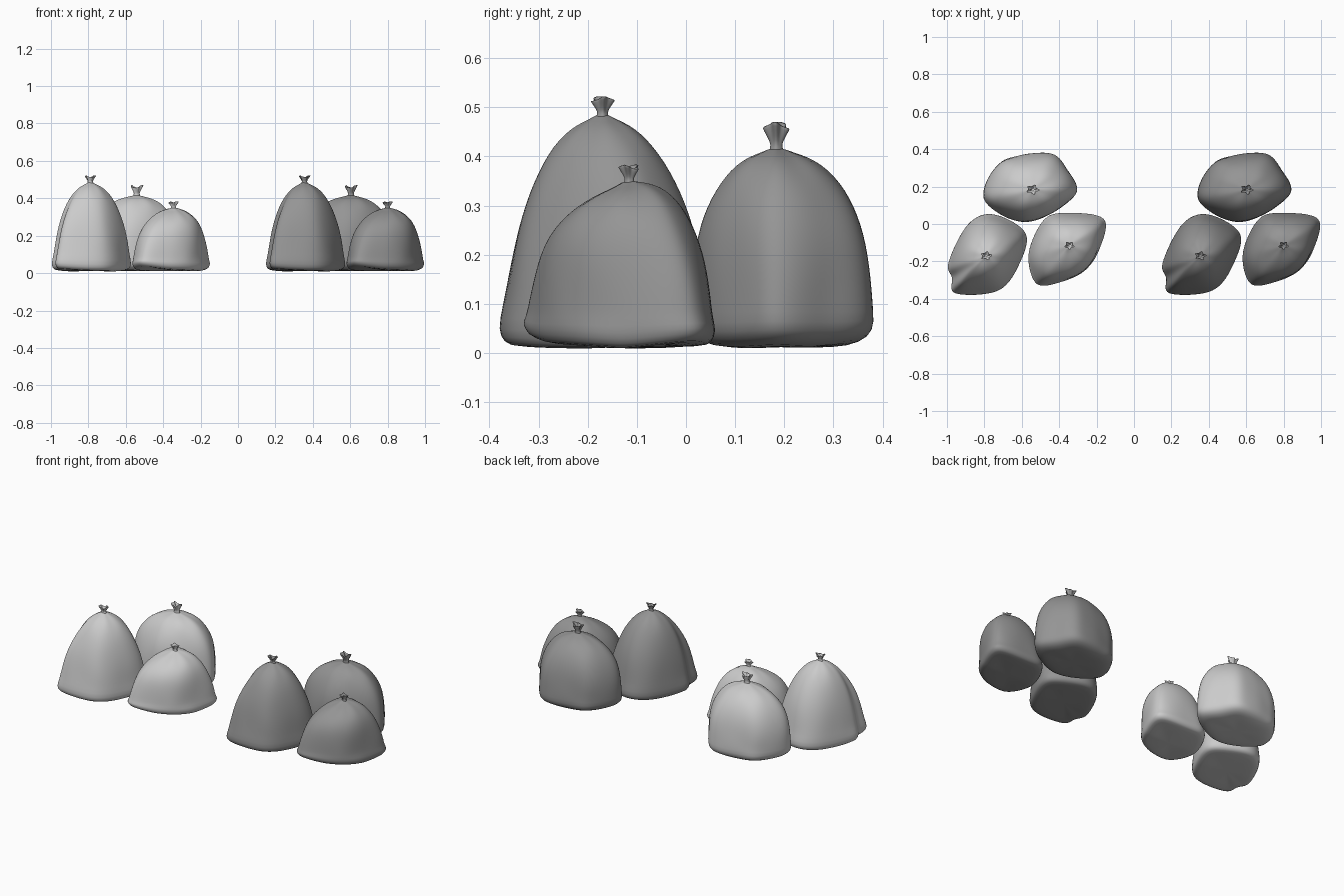
import bpy, bmesh, math
from mathutils import Vector, noise

if "Cube" in bpy.data.objects:
    bpy.data.objects.remove(bpy.data.objects["Cube"])

GROUP_STEP = 1.145
SUB = 6      # outline samples per control point


def normalise(pts):
    """Scale an outline to fill -1..1 both ways."""
    lo = Vector((min(q[0] for q in pts), min(q[1] for q in pts)))
    hi = Vector((max(q[0] for q in pts), max(q[1] for q in pts)))
    mid, half = (lo + hi) / 2, (hi - lo) / 2
    return [Vector(((q[0] - mid.x) / half.x, (q[1] - mid.y) / half.y)) for q in pts]


def smooth_outline(pts):
    """Closed Catmull-Rom curve through the footprint."""
    p, out = [Vector(q) for q in pts], []
    for i in range(len(p)):
        a, b, c, d = p[i - 1], p[i], p[(i + 1) % len(p)], p[(i + 2) % len(p)]
        for k in range(SUB):
            t = k / SUB
            out.append(0.5 * (2 * b + (c - a) * t + (2 * a - 5 * b + 4 * c - d) * t * t
                              + (3 * b - a - 3 * c + d) * t ** 3))
    return normalise(out)


def make_object(name, rings, bottom, top, mat):
    """Skin a stack of equal rings, closed by fans at both ends."""
    bm = bmesh.new()
    rows = [[bm.verts.new(v) for v in r] for r in rings]
    n = len(rows[0])
    for lo, hi in zip(rows, rows[1:]):
        for i in range(n):
            bm.faces.new((lo[i], lo[(i + 1) % n], hi[(i + 1) % n], hi[i]))
    for row, tip in ((rows[0], bottom), (rows[-1], top)):
        c = bm.verts.new(tip)
        for i in range(n):
            bm.faces.new((row[i], row[(i + 1) % n], c))
    bmesh.ops.recalc_face_normals(bm, faces=bm.faces)
    for f in bm.faces:
        f.smooth = True
    me = bpy.data.meshes.new(name)
    bm.to_mesh(me)
    bm.free()
    me.materials.append(mat)
    ob = bpy.data.objects.new(name, me)
    bpy.context.collection.objects.link(ob)
    m = ob.modifiers.new("smooth", 'SUBSURF')
    m.levels = m.render_levels = 1


def bag_body(name, foot, box, neck, height, taper, power, inset, tilt, seed, dx, mat):
    shape = smooth_outline(foot)
    x0, x1, y0, y1 = box
    nx, ny = neck
    # base rings round the bottom edge, then sides close in towards the neck
    levels = [(0.008, inset * 1.8), (0.016, inset * 0.7), (0.04, 0)]
    for t in [0.2 + 0.8 * math.sin(k / 11 * math.pi / 2) for k in range(11)]:
        g = taper * t + (1 - taper) * (1 - math.sqrt(1 - t ** power))
        levels.append((t * height, g))
    rings = []
    for z, g in levels:
        t = z / height
        a0, a1 = x0 + (nx - x0) * g, x1 + (nx - x1) * g
        b0, b1 = y0 + (ny - y0) * g, y1 + (ny - y1) * g
        cx, cy, hx, hy = (a0 + a1) / 2, (b0 + b1) / 2, (a1 - a0) / 2, (b1 - b0) / 2
        ring = []
        for q in normalise([q.lerp(q.normalized(), 0.8 * t * t) for q in shape]):
            v = Vector((cx + q.x * hx, cy + q.y * hy, z + tilt * q.y * hy * t ** 5))
            if z < 0.05:      # base slopes and its corners lift off the ground
                v.z += 0.03 * max(0, q.length - 0.85) + 0.012 * max(0, -q.y) * (tilt > 0)
            else:             # soft dents, and folds gathered near the tie
                w = noise.noise(Vector((v.x * 9, v.y * 9, v.z * 5 + seed * 7)))
                s = 1 + 0.035 * w
                s += 0.2 * max(0, t - 0.8) * math.sin(7 * math.atan2(q.y, q.x) + seed)
                v.x, v.y = cx + (v.x - cx) * s, cy + (v.y - cy) * s
            v.x += dx
            ring.append(v)
        rings.append(ring)
    rings.append([Vector((nx + dx + q.x * 0.014, ny + q.y * 0.014, height + 0.004))
                  for q in shape])
    make_object(name + "_body", rings, ((x0 + x1) / 2 + dx, (y0 + y1) / 2, 0.012),
                (nx + dx, ny, height + 0.004), mat)


def bag_neck(name, neck, z0, z1, radius, seed, dx, mat):
    """Pinched tube flaring into a ruffled open mouth."""
    h, n, tube = z1 - z0, 20, []
    nx, ny = neck[0] + dx, neck[1]
    for t, r, ruff in ((-.25, .8, 0), (.05, .5, .05), (.25, .5, .1), (.6, .8, .25),
                       (.9, 1.05, .35), (.88, .9, .35), (.5, .35, .2)):
        ring = []
        for i in range(n):
            a = math.tau * i / n
            k = radius * r * (1 + ruff * math.sin(5 * a + seed))
            ring.append(Vector((nx + k * 1.1 * math.cos(a), ny + k * 0.85 * math.sin(a),
                                z0 + h * (t + ruff * 0.4 * math.sin(2 * a + seed)))))
        tube.append(ring)
    make_object(name + "_neck", tube, (nx, ny, z0 - 0.3 * h), (nx, ny, z0 + 0.4 * h), mat)


# name, footprint, base box (x0, x1, y0, y1), neck, height, taper, power, inset, tilt, top, radius
BAGS = [
    ("tall_bag",
     [(-1, -.2), (-.89, 0), (-.75, .053), (-.57, -.043),
      (-.6, -.2), (-.72, -.348), (-.96, -.364), (-.98, -.28)],
     (-1, -.568, -.383, .058), (-.79, -.17), .48, .25, 3, .08, 0, .522, .025),
    ("round_bag",
     [(-.81, .134), (-.73, .32), (-.61, .369), (-.44, .38),
      (-.356, .294), (-.302, .171), (-.45, .05), (-.62, .012)],
     (-.81, -.302, .008, .383), (-.542, .184), .412, .01, 3.3, .2, 0, .47, .028),
    ("small_bag",
     [(-.564, -.16), (-.48, .027), (-.356, .064), (-.147, .032),
      (-.174, -.134), (-.249, -.246), (-.372, -.31), (-.52, -.326)],
     (-.568, -.146, -.334, .062), (-.345, -.115), .345, .18, 3.5, .08, .2, .383, .022),
]

# two matching heaps, the right one darker
for side, shade, dx in (("left", .55, 0), ("right", .3, GROUP_STEP)):
    mat = bpy.data.materials.new(side + "_plastic")
    mat.diffuse_color = (shade, shade, shade, 1)
    mat.use_nodes = True
    mat.node_tree.nodes["Principled BSDF"].inputs["Base Color"].default_value = mat.diffuse_color
    for seed, (name, foot, box, neck, height, taper, power, inset, tilt, top, radius) in enumerate(BAGS, 1):
        full = side + "_" + name
        bag_body(full, foot, box, neck, height, taper, power, inset, tilt, seed, dx, mat)
        bag_neck(full, neck, height + 0.004, top, radius, seed, dx, mat)
